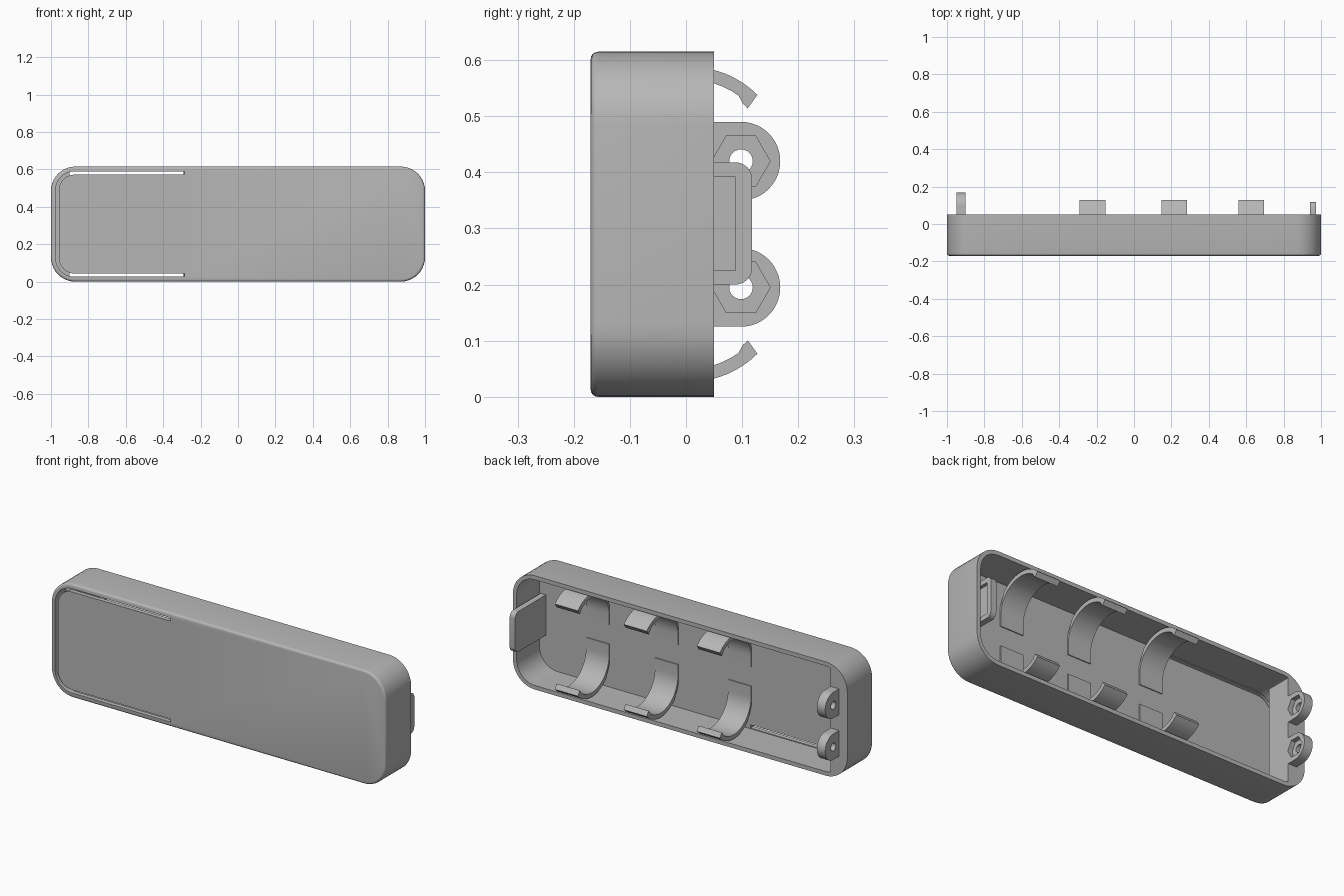
import bpy, bmesh
from math import sin, cos, pi, radians
from mathutils import Vector

cube = bpy.data.objects.get("Cube")
if cube:
    bpy.data.objects.remove(cube)

mat = bpy.data.materials.new("light grey plastic")
mat.use_nodes = True
GREY = (0.47, 0.47, 0.47, 1)
mat.diffuse_color = GREY
mat.node_tree.nodes["Principled BSDF"].inputs["Base Color"].default_value = GREY

HEIGHT = 0.615
MID = HEIGHT / 2
FRONT, FLOOR, RIM = -0.17, -0.145, 0.05


def arc(cx, cy, r, a0, a1, n=10):
    """Points on an arc, angles in degrees."""
    return [(cx + r * cos(radians(a0 + (a1 - a0) * i / n)),
             cy + r * sin(radians(a0 + (a1 - a0) * i / n))) for i in range(n + 1)]


def round_rect(x0, x1, z0, z1, r):
    return (arc(x1 - r, z1 - r, r, 0, 90) + arc(x0 + r, z1 - r, r, 90, 180)
            + arc(x0 + r, z0 + r, r, 180, 270) + arc(x1 - r, z0 + r, r, 270, 360))


def prism(name, pts, axis, lo, hi, bevel=0, clip_x=None):
    """Extrude a profile along x (profile in y, z) or y (profile in x, z)."""
    bm = bmesh.new()
    place = (lambda a, b: (lo, a, b)) if axis == "x" else (lambda a, b: (a, lo, b))
    face = bm.faces.new([bm.verts.new(place(*p)) for p in pts])
    rim = list(face.edges)
    out = bmesh.ops.extrude_face_region(bm, geom=[face], use_keep_orig=True)
    shift = Vector((hi - lo, 0, 0)) if axis == "x" else Vector((0, hi - lo, 0))
    bmesh.ops.translate(bm, vec=shift,
                        verts=[g for g in out["geom"] if isinstance(g, bmesh.types.BMVert)])
    bmesh.ops.recalc_face_normals(bm, faces=bm.faces)
    if bevel:
        bmesh.ops.bevel(bm, geom=rim, offset=bevel, segments=4, profile=0.5, affect="EDGES")
    if clip_x is not None:
        cut = bmesh.ops.bisect_plane(bm, geom=bm.verts[:] + bm.edges[:] + bm.faces[:],
                                     plane_co=(clip_x, 0, 0), plane_no=(1, 0, 0), clear_outer=True)
        bmesh.ops.edgeloop_fill(bm, edges=[e for e in cut["geom_cut"]
                                           if isinstance(e, bmesh.types.BMEdge)])
        bmesh.ops.recalc_face_normals(bm, faces=bm.faces)
    mesh = bpy.data.meshes.new(name)
    bm.to_mesh(mesh)
    bm.free()
    mesh.materials.append(mat)
    obj = bpy.data.objects.new(name, mesh)
    bpy.context.collection.objects.link(obj)
    return obj


def cut(obj, cutter):
    """Subtract the cutter and remove it."""
    mod = obj.modifiers.new("cut", "BOOLEAN")
    mod.operation, mod.solver, mod.object = "DIFFERENCE", "EXACT", cutter
    graph = bpy.context.evaluated_depsgraph_get()
    mesh = bpy.data.meshes.new_from_object(obj.evaluated_get(graph))
    obj.modifiers.clear()
    obj.data = mesh
    bpy.data.objects.remove(cutter)


parts = []

# Open-backed case with rounded front edge
WALL = 0.022
case = prism("case", round_rect(-1, 1, 0, HEIGHT, 0.13), "y", FRONT, RIM, bevel=0.013)
cut(case, prism("cavity", round_rect(-1 + WALL, 1 - WALL, WALL, HEIGHT - WALL, 0.108),
                "y", FLOOR, RIM + 0.1))


# U-shaped slit freeing the front flap
def u_line(x0, z0, r):
    return ([(-0.285, HEIGHT - z0)] + arc(x0 + r, HEIGHT - z0 - r, r, 90, 180)
            + arc(x0 + r, z0 + r, r, 180, 270) + [(-0.285, z0)])


cut(case, prism("slit", u_line(-0.975, 0.026, 0.1) + u_line(-0.958, 0.043, 0.084)[::-1],
                "y", FRONT - 0.05, FLOOR + 0.02))
parts.append(case)

# Solid end block that carries the hinge lugs
block = prism("end_block", round_rect(-0.99, 0.99, 0.01, HEIGHT - 0.01, 0.12),
              "y", -0.09, RIM, clip_x=-0.9)
parts.append(block)

# Hinge lugs with bolt hole and nut recess
for side, z in (("upper", 0.42), ("lower", HEIGHT - 0.42)):
    lug = prism(side + "_lug", [(0.04, z - 0.07)] + arc(0.098, z, 0.07, -90, 90, 24)
                + [(0.04, z + 0.07)], "x", -0.95, -0.9)
    cut(lug, prism("bolt_hole", arc(0.098, z, 0.021, 0, 345, 23), "x", -1, -0.8))
    cut(lug, prism("nut_recess", arc(0.098, z, 0.052, 0, 300, 5), "x", -0.925, -0.8))
    parts.append(lug)

# Latch plate at the other end, pocketed on its outer face
latch = prism("latch", [(FLOOR - 0.01, 0.2)] + arc(0.088, 0.23, 0.03, -90, 0, 6)
              + arc(0.088, 0.388, 0.03, 0, 90, 6) + [(FLOOR - 0.01, 0.418)], "x", 0.94, 0.972)
cut(latch, prism("latch_pocket", [(-0.11, 0.225), (0.088, 0.225), (0.088, 0.392), (-0.11, 0.392)],
                 "x", 0.955, 1.1))
parts.append(latch)


# Three pairs of curved battery cradles, mirrored about the middle height
CY, CZ, R_IN, R_OUT = 0.007, 0.197, 0.147, 0.17
cradle = ([(CY - R_OUT + 0.012, 0.255)] + arc(CY, CZ, R_OUT - 0.012, 180, 200, 3)
          + arc(CY, CZ, R_OUT, 225, 315, 16) + arc(CY, CZ, R_IN - 0.006, 317, 312, 2)
          + arc(CY, CZ, R_IN, 306, 180, 20) + [(CY - R_IN, 0.255)])
# keep the profile behind the front skin
cradle = [(max(y, FLOOR - 0.008), z) for y, z in cradle]
for i, x in enumerate((-0.222, 0.215, 0.627)):
    for side in ("lower", "upper"):
        pts = cradle if side == "lower" else [(y, HEIGHT - z) for y, z in cradle]
        parts.append(prism(f"{side}_cradle_{i + 1}", pts, "x", x - 0.069, x + 0.069))

# Smooth the curved faces, keep the edges crisp
bpy.ops.object.select_all(action="DESELECT")
for obj in parts:
    obj.select_set(True)
bpy.context.view_layer.objects.active = case
bpy.ops.object.shade_smooth_by_angle(angle=radians(30))
